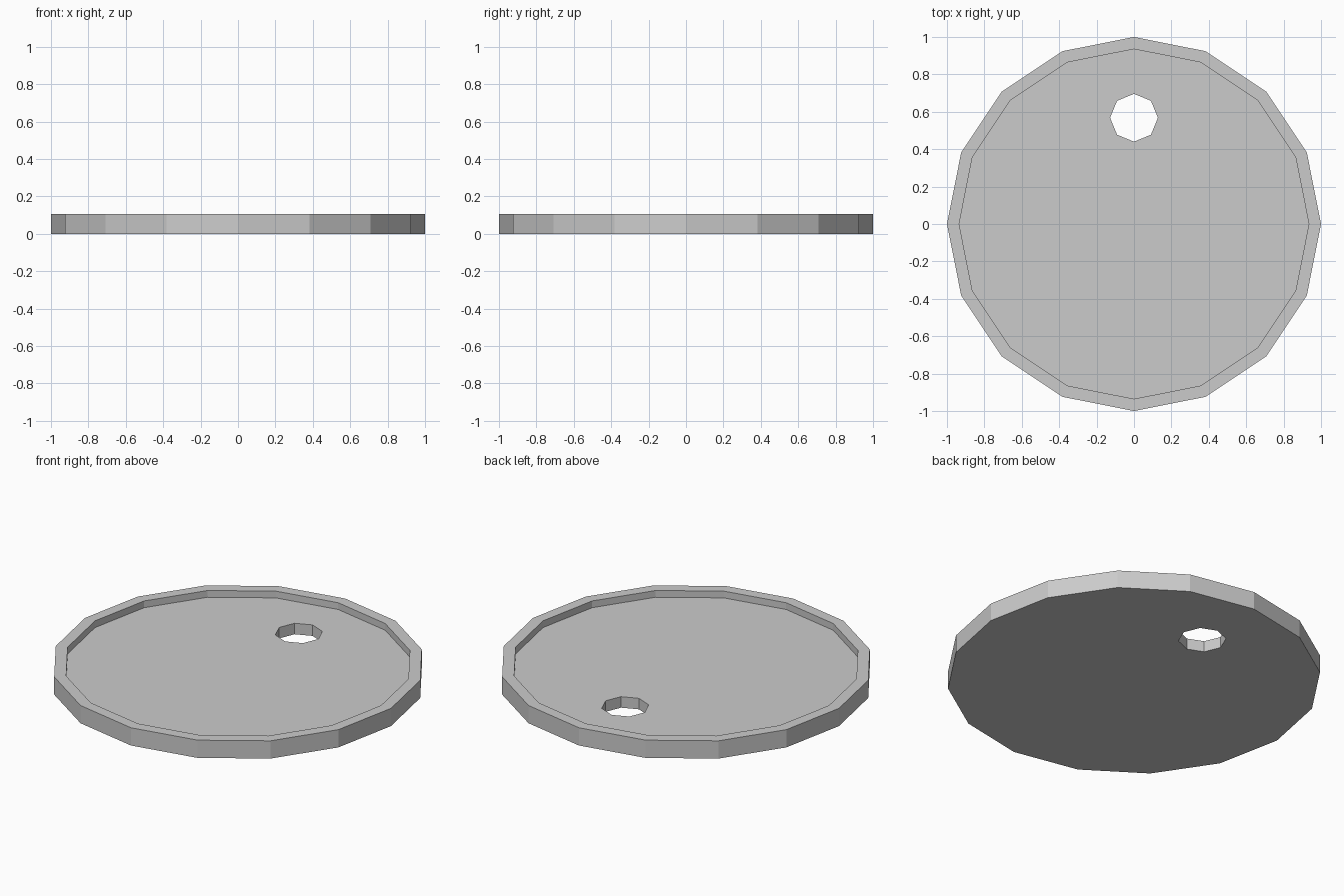
import bpy
import math

if "Cube" in bpy.data.objects:
    bpy.data.objects.remove(bpy.data.objects["Cube"])

HEIGHT = 0.105      # full thickness of the dish
FLOOR = 0.065       # top of the recessed floor
grey = bpy.data.materials.new("light_grey")
grey.diffuse_color = (0.6, 0.6, 0.6, 1)
grey.use_nodes = True
grey.node_tree.nodes["Principled BSDF"].inputs["Base Color"].default_value = grey.diffuse_color


def prism(name, sides, radius, y, z0, z1):
    """Upright prism with one corner pointing to +y."""
    bpy.ops.mesh.primitive_cylinder_add(
        vertices=sides, radius=radius, depth=z1 - z0,
        location=(0, y, (z0 + z1) / 2))
    obj = bpy.context.object
    obj.name = name
    obj.data.materials.append(grey)
    return obj


# Sixteen-sided disc
dish = prism("round_dish", 16, 1.0, 0, 0, HEIGHT)

# Shallow recess leaving a raised rim, and an eight-sided through hole
recess = prism("recess_cutter", 16, 0.935, 0, FLOOR, HEIGHT + 0.1)
hole = prism("hole_cutter", 8, 0.128, 0.568, -0.1, HEIGHT + 0.2)

for cutter in (recess, hole):
    cutter.hide_render = True
    cutter.hide_set(True)
    cutter.display_type = 'WIRE'
    cut = dish.modifiers.new(cutter.name, 'BOOLEAN')
    cut.operation = 'DIFFERENCE'
    cut.solver = 'EXACT'
    cut.object = cutter
